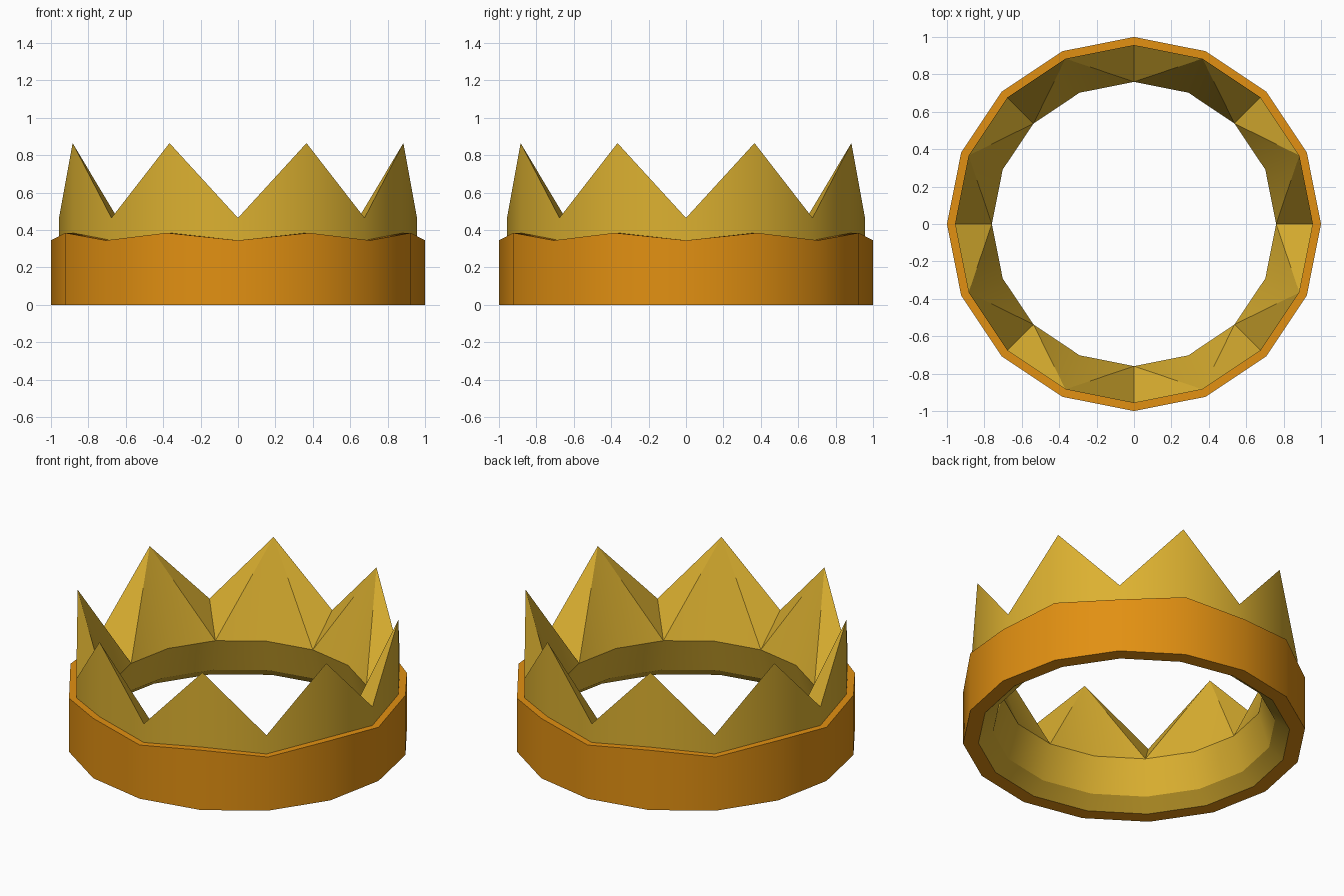
import bpy, bmesh, math

cube = bpy.data.objects.get("Cube")
if cube:
    bpy.data.objects.remove(cube, do_unlink=True)

SIDES = 16


def material(name, rgb):
    mat = bpy.data.materials.new(name)
    mat.use_nodes = True
    mat.diffuse_color = (*rgb, 1)
    mat.node_tree.nodes["Principled BSDF"].inputs["Base Color"].default_value = (*rgb, 1)
    return mat


def lathe(name, profile, mat, split_band=None):
    """Sweep (radius, valley height, peak height) points round z; heights alternate."""
    bm = bmesh.new()
    rings = []
    for radius, valley, peak in profile:
        ring = []
        for i in range(SIDES):
            a = math.tau * i / SIDES
            z = peak if i % 2 else valley
            ring.append(bm.verts.new((radius * math.cos(a), radius * math.sin(a), z)))
        rings.append(ring)
    for band, (low, high) in enumerate(zip(rings, rings[1:])):
        for i in range(SIDES):
            j = (i + 1) % SIDES
            a, b, c, d = low[i], low[j], high[j], high[i]
            if band != split_band:
                bm.faces.new((a, b, c, d))
            elif i % 2:  # fold runs from each peak to the foot of a valley
                bm.faces.new((a, b, c))
                bm.faces.new((a, c, d))
            else:
                bm.faces.new((a, b, d))
                bm.faces.new((b, c, d))
    mesh = bpy.data.meshes.new(name)
    bm.to_mesh(mesh)
    bm.free()
    mesh.materials.append(mat)
    obj = bpy.data.objects.new(name, mesh)
    bpy.context.collection.objects.link(obj)
    bpy.ops.object.select_all(action='DESELECT')
    obj.select_set(True)
    bpy.context.view_layer.objects.active = obj
    bpy.ops.object.shade_smooth_by_angle(angle=math.radians(30))
    return obj


orange = material("deep orange", (0.76, 0.28, 0.006))
gold = material("gold", (0.72, 0.44, 0.03))

# Outer band with a gently waved top rim
lathe("outer_band", [
    (0.91, 0, 0),
    (1.0, 0, 0),
    (1.0, 0.345, 0.385),
    (0.957, 0.345, 0.385),
], orange)

# Spiked ring with a lining that bulges inward
lathe("spiked_ring", [
    (0.957, 0.345, 0.385),
    (0.957, 0.465, 0.865),
    (0.76, 0.285, 0.285),
    (0.825, 0.068, 0.068),
    (0.91, 0, 0),
], gold, split_band=1)
